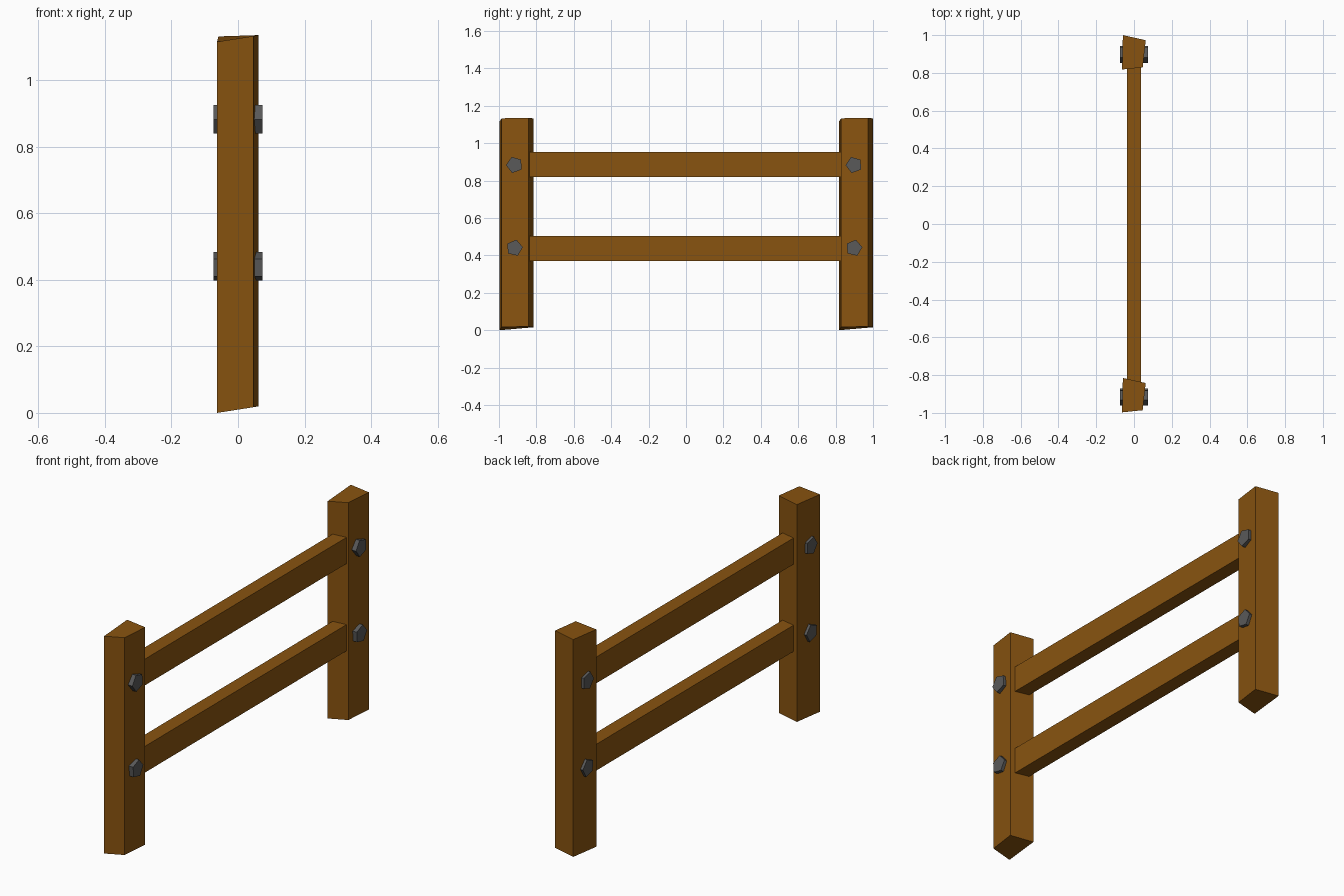
import bpy, bmesh
from math import cos, sin, radians

if "Cube" in bpy.data.objects:
    bpy.data.objects.remove(bpy.data.objects["Cube"])


def material(name, color):
    m = bpy.data.materials.new(name)
    m.diffuse_color = color
    m.use_nodes = True
    m.node_tree.nodes["Principled BSDF"].inputs["Base Color"].default_value = m.diffuse_color
    return m


wood = material("wood", (0.25, 0.088, 0.005, 1))
iron = material("dark_iron", (0.1, 0.1, 0.1, 1))


def prism(name, base, offset, mat):
    """Flat-faced solid: a base polygon swept along an offset vector."""
    bm = bmesh.new()
    low = [bm.verts.new(p) for p in base]
    high = [bm.verts.new([a + b for a, b in zip(p, offset)]) for p in base]
    bm.faces.new(low[::-1])
    bm.faces.new(high)
    n = len(low)
    for i in range(n):
        j = (i + 1) % n
        bm.faces.new((low[i], low[j], high[j], high[i]))
    bmesh.ops.recalc_face_normals(bm, faces=bm.faces)
    mesh = bpy.data.meshes.new(name)
    bm.to_mesh(mesh)
    bm.free()
    mesh.materials.append(mat)
    ob = bpy.data.objects.new(name, mesh)
    bpy.context.collection.objects.link(ob)
    return ob


# Rough-hewn post outline with a skewed foot
foot = [(-0.063, -0.997, 0.0), (0.046, -0.986, 0.017),
        (0.062, -0.842, 0.02), (-0.059, -0.815, 0.016)]

# Two identical posts, each with two pentagonal through-bolts
for side, shift in (("front", 0.0), ("back", 1.815)):
    prism(side + "_post", [(x, y + shift, z) for x, y, z in foot],
          (0, 0, 1.116), wood)
    for level, z, turn in (("lower", 0.44, 5), ("upper", 0.884, 38)):
        ring = [(-0.074,
                 -0.917 + shift + 0.045 * cos(radians(turn + 72 * i)),
                 z + 0.045 * sin(radians(turn + 72 * i))) for i in range(5)]
        prism(f"{side}_{level}_bolt", ring, (0.147, 0, 0), iron)

# Two horizontal rails let into the posts
for level, z in (("lower", 0.37), ("upper", 0.818)):
    end = [(-0.037, -0.86, z), (0.037, -0.86, z),
           (0.037, -0.86, z + 0.135), (-0.037, -0.86, z + 0.135)]
    prism(level + "_rail", end, (0, 1.72, 0), wood)
